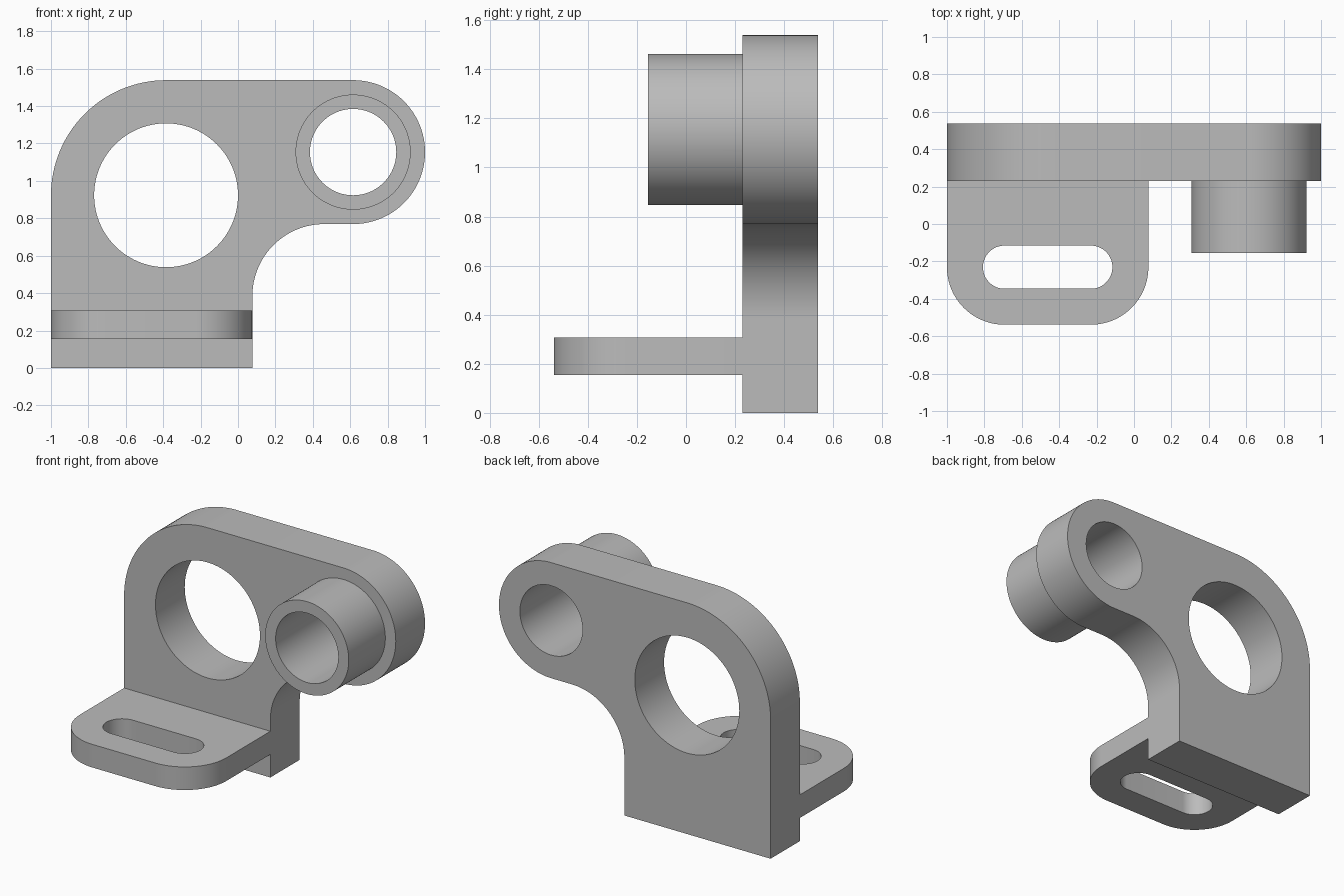
import bpy, bmesh, math
from mathutils import Vector

if "Cube" in bpy.data.objects:
    bpy.data.objects.remove(bpy.data.objects["Cube"])

U = 1 / 13  # drawing unit: the part is 26 units long


def arc(cx, cy, r, a0, a1, n=32):
    """Points along an arc, angles in degrees."""
    return [(cx + r * math.cos(math.radians(a0 + (a1 - a0) * i / n)),
             cy + r * math.sin(math.radians(a0 + (a1 - a0) * i / n))) for i in range(n + 1)]


def circle(cx, cy, r):
    return arc(cx, cy, r, 0, 360, 96)[:-1]


def prism(name, pts, lo, hi, axis):
    """Extrude a profile from lo to hi: axis 'y' uses (x, z) points, 'z' uses (x, y)."""
    def place(p, d):
        return Vector((p[0], d, p[1]) if axis == 'y' else (p[0], p[1], d)) * U
    bm = bmesh.new()
    a = [bm.verts.new(place(p, lo)) for p in pts]
    b = [bm.verts.new(place(p, hi)) for p in pts]
    bm.faces.new(a)
    bm.faces.new(b)
    for i in range(len(pts)):
        j = (i + 1) % len(pts)
        bm.faces.new((a[i], a[j], b[j], b[i]))
    bmesh.ops.recalc_face_normals(bm, faces=bm.faces)
    me = bpy.data.meshes.new(name)
    bm.to_mesh(me)
    bm.free()
    ob = bpy.data.objects.new(name, me)
    bpy.context.collection.objects.link(ob)
    return ob


# Upright plate with the large shoulder, the round arm end and the inner fillet
plate_profile = ([(-13, 0), (1, 0)] + arc(6, 5, 5, 180, 90)
                 + arc(8, 15, 5, -90, 90, 64) + arc(-5, 12, 8, 90, 180))
bracket = prism("bracket", plate_profile, 3, 7, 'y')

# Mounting foot with rounded front corners, and the tubular boss
foot_profile = [(1, 3), (-13, 3)] + arc(-9, -3, 4, 180, 270) + arc(-3, -3, 4, 270, 360)
foot = prism("foot", foot_profile, 2, 4, 'z')
boss = prism("boss", circle(8, 15, 4), -2, 4, 'y')

# Cutters: large bore, boss bore and foot slot
slot_profile = arc(-9, -3, 1.5, 90, 270) + arc(-3, -3, 1.5, -90, 90)
cutters = [prism("large_bore", circle(-5, 12, 5), 2.5, 8, 'y'),
           prism("boss_bore", circle(8, 15, 3), -4, 8, 'y'),
           prism("foot_slot", slot_profile, 1, 5, 'z')]

# Join the solids, then cut the openings
bpy.context.view_layer.objects.active = bracket
for tool, op in [(foot, 'UNION'), (boss, 'UNION')] + [(c, 'DIFFERENCE') for c in cutters]:
    mod = bracket.modifiers.new(tool.name, 'BOOLEAN')
    mod.operation, mod.object, mod.solver = op, tool, 'EXACT'
    tool.hide_render = True
    bpy.ops.object.modifier_apply(modifier=mod.name)
    bpy.data.objects.remove(tool)

# Plain grey finish, smooth curves with sharp edges
grey = bpy.data.materials.new("light grey")
grey.diffuse_color = (0.5, 0.5, 0.5, 1)
grey.use_nodes = True
grey.node_tree.nodes["Principled BSDF"].inputs["Base Color"].default_value = grey.diffuse_color
bracket.data.materials.clear()
bracket.data.materials.append(grey)
bpy.ops.object.select_all(action='DESELECT')
bracket.select_set(True)
bpy.ops.object.shade_smooth_by_angle(angle=math.radians(30))
